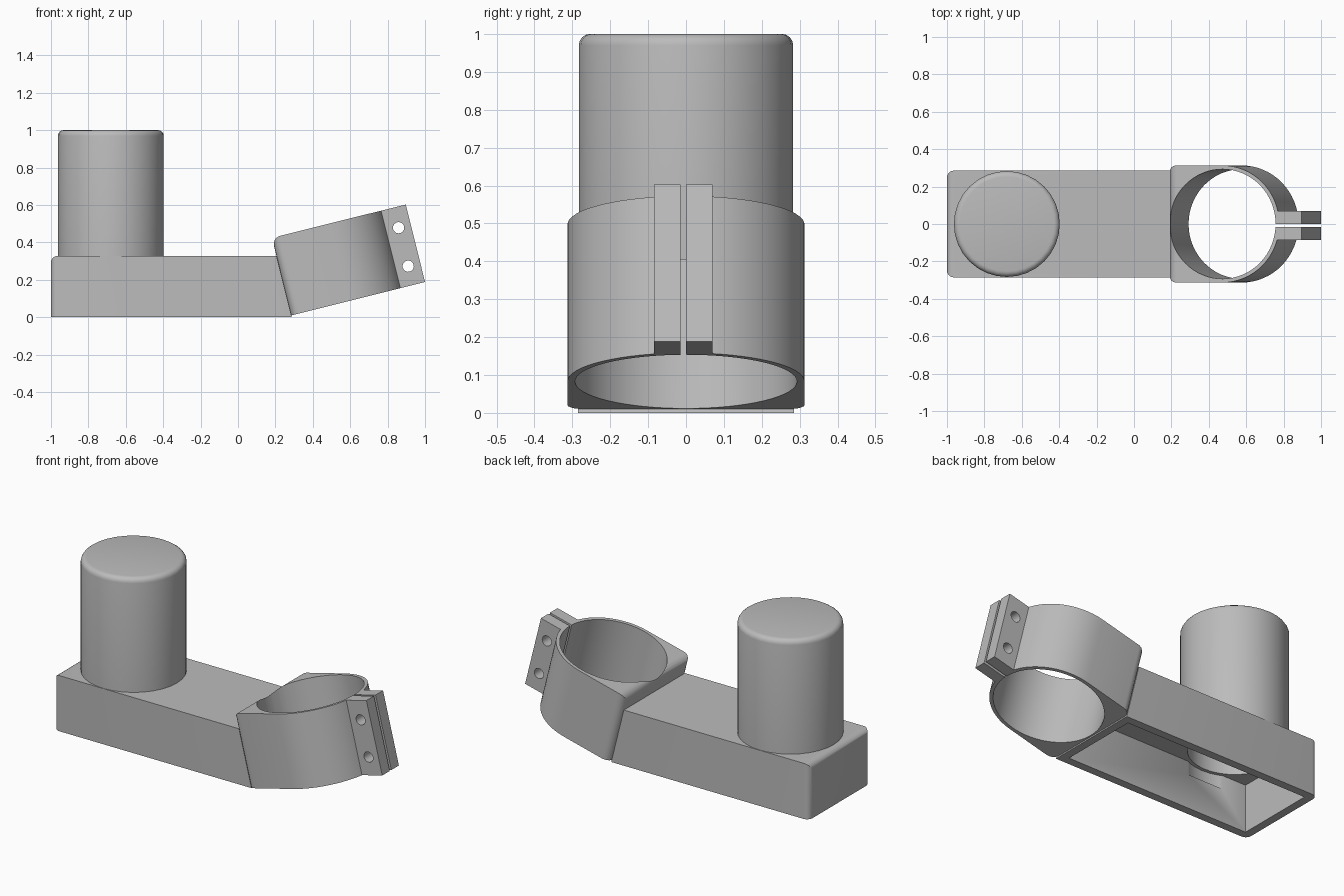
import bpy, bmesh
from math import sin, cos, tan, pi, radians
from mathutils import Matrix, Vector

cube = bpy.data.objects.get("Cube")
if cube:
    bpy.data.objects.remove(cube, do_unlink=True)

grey = bpy.data.materials.new("plain_grey")
grey.use_nodes = True
grey.diffuse_color = (0.5, 0.5, 0.5, 1)
grey.node_tree.nodes["Principled BSDF"].inputs["Base Color"].default_value = grey.diffuse_color

TILT = radians(14)
CLAMP_FRAME = Matrix.Translation((0.285, 0, 0.01)) @ Matrix.Rotation(-TILT, 4, 'Y')


def finish(bm, name):
    bmesh.ops.recalc_face_normals(bm, faces=bm.faces)
    mesh = bpy.data.meshes.new(name)
    bm.to_mesh(mesh)
    bm.free()
    mesh.materials.append(grey)
    obj = bpy.data.objects.new(name, mesh)
    bpy.context.collection.objects.link(obj)
    return obj


def prism(name, outline, sweep, round_end=None, radius=0.04):
    """Extrude an outline; round the upright and top edges of the end at x = round_end."""
    bm = bmesh.new()
    face = bm.faces.new([bm.verts.new(p) for p in outline])
    new = bmesh.ops.extrude_face_region(bm, geom=[face], use_keep_orig=True)["geom"]
    bmesh.ops.translate(bm, vec=sweep, verts=[v for v in new if isinstance(v, bmesh.types.BMVert)])
    bmesh.ops.recalc_face_normals(bm, faces=bm.faces)
    if round_end is not None:
        edges = [e for e in bm.edges
                 if all(abs(v.co.x - round_end) < 0.001 for v in e.verts)
                 and any(v.co.z > 0.01 for v in e.verts)]
        bmesh.ops.bevel(bm, geom=edges, offset=radius, offset_type='OFFSET', segments=5,
                        profile=0.5, affect='EDGES')
    return finish(bm, name)


def box(name, low, high):
    (x0, y0, z0), (x1, y1, z1) = low, high
    return prism(name, [(x0, y0, z0), (x1, y0, z0), (x1, y1, z0), (x0, y1, z0)], (0, 0, z1 - z0))


def rod(name, centre, radius, sweep, sides):
    """Cylinder along z or y, starting at centre."""
    along_z = sweep[2] != 0
    ring = []
    for i in range(sides):
        a, b = radius * cos(2 * pi * i / sides), radius * sin(2 * pi * i / sides)
        ring.append(Vector(centre) + Vector((a, b, 0) if along_z else (a, 0, b)))
    return prism(name, ring, sweep)


def cut(obj, *cutters):
    for cutter in cutters:
        cutter.hide_render = True
        mod = obj.modifiers.new("cut", 'BOOLEAN')
        mod.operation, mod.solver, mod.object = 'DIFFERENCE', 'EXACT', cutter
        bpy.context.view_layer.objects.active = obj
        bpy.ops.object.modifier_apply(modifier=mod.name)
        bpy.data.objects.remove(cutter, do_unlink=True)


def smooth(obj):
    bpy.ops.object.select_all(action='DESELECT')
    obj.select_set(True)
    bpy.context.view_layer.objects.active = obj
    bpy.ops.object.shade_smooth_by_angle(angle=radians(30))


def beam_outline(inset, bottom, top, y):
    """Side outline with the right end leaning along the clamp's back."""
    def end(z):
        return 0.2875 - inset - z * tan(TILT)
    return [(-1 + inset, y, bottom), (end(bottom), y, bottom),
            (end(top), y, top), (-1 + inset, y, top)]


# Hollow beam, open underneath
PEG_X = -0.68
beam = prism("hollow_beam", beam_outline(0, 0, 0.328, -0.285), (0, 0.57, 0), round_end=-1, radius=0.035)
cut(beam,
    prism("beam_cavity", beam_outline(0.048, -0.1, 0.28, -0.237), (0, 0.474, 0)),
    rod("peg_opening", (PEG_X, 0, 0.2), 0.265, (0, 0, 0.3), 32))
smooth(beam)

# Hollow capped peg, turned from a half profile
bm = bmesh.new()
R, EDGE = 0.283, 0.03
profile = [(0, 0.955), (0.245, 0.955), (0.245, 0.2795), (R, 0.2795)]
profile += [(R - EDGE + EDGE * cos(a), 1 - EDGE + EDGE * sin(a))
            for a in (i * pi / 8 for i in range(5))]
profile.append((0, 1))
verts = [bm.verts.new((r, 0, z)) for r, z in profile]
edges = [bm.edges.new(pair) for pair in zip(verts, verts[1:])]
bmesh.ops.spin(bm, geom=verts + edges, axis=(0, 0, 1), cent=(0, 0, 0), angle=2 * pi, steps=32)
bmesh.ops.remove_doubles(bm, verts=bm.verts, dist=0.0005)
bmesh.ops.translate(bm, vec=(PEG_X, 0, 0), verts=bm.verts)
smooth(finish(bm, "peg"))

# Split clamp ring with a square back
HEIGHT, CENTRE, OUTER, INNER = 0.427, 0.30, 0.313, 0.293
outline = [(0, OUTER, 0), (0, -OUTER, 0)]
outline += [(CENTRE + OUTER * cos(a), OUTER * sin(a), 0)
            for a in (-pi / 2 + i * pi / 32 for i in range(33))]
clamp = prism("clamp_ring", outline, (0, 0, HEIGHT), round_end=0, radius=0.045)
cut(clamp,
    rod("clamp_bore", (CENTRE, 0, -0.1), INNER, (0, 0, 0.7), 64),
    box("clamp_slot", (0.5, -0.015, -0.1), (0.8, 0, 0.6)))
clamp.data.transform(CLAMP_FRAME)
smooth(clamp)

# Pair of drilled clamp lugs
for name, y in (("right_lug", -0.085), ("left_lug", 0.0)):
    lug = box(name, (0.594, y, 0), (0.737, y + 0.07, HEIGHT))
    cut(lug, *[rod("bolt_hole", (0.67, -0.2, z), 0.03, (0, 0.4, 0), 20) for z in (0.104, 0.316)])
    lug.data.transform(CLAMP_FRAME)
    smooth(lug)
